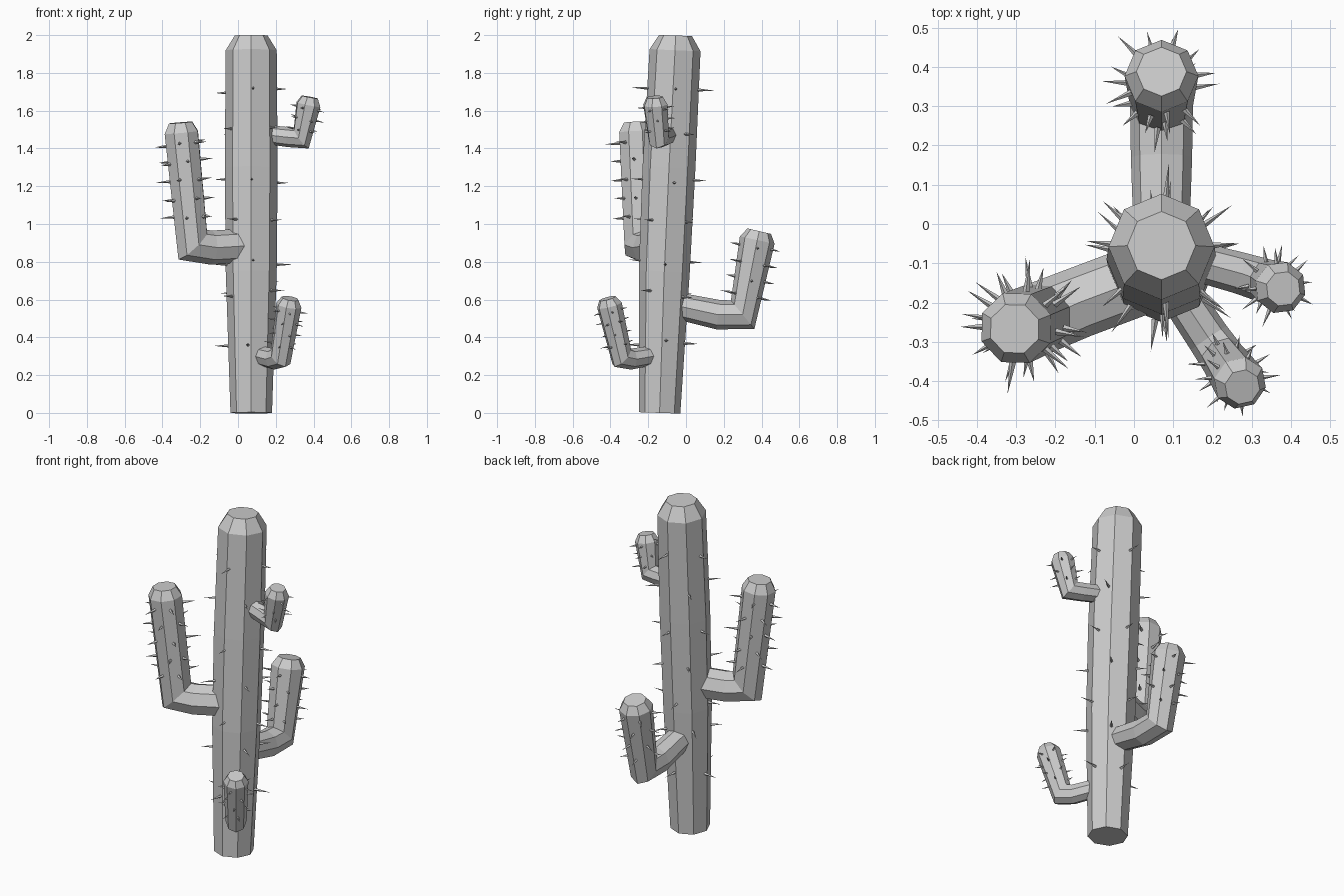
import bpy, bmesh, math, random
from mathutils import Vector

if "Cube" in bpy.data.objects:
    bpy.data.objects.remove(bpy.data.objects["Cube"])

random.seed(4)
SIDES = 8


def loft(name, path, side):
    """Octagonal tube along (x, y, z, radius) stations with mitred bends."""
    side = Vector(side).normalized()
    pts = [Vector(p[:3]) for p in path]
    bm = bmesh.new()
    rings = []
    for i, p in enumerate(pts):
        a = (p - pts[i - 1]).normalized() if i else (pts[1] - p).normalized()
        b = (pts[i + 1] - p).normalized() if i < len(pts) - 1 else a
        t = (a + b).normalized()
        up = side.cross(t).normalized()
        stretch = min(1.22, 1 / max(0.1, a.dot(t)))
        r = path[i][3]
        rings.append([bm.verts.new(p + side * r * math.cos(k * math.tau / SIDES)
                                   + up * r * stretch * math.sin(k * math.tau / SIDES))
                      for k in range(SIDES)])
    for lo, hi in zip(rings, rings[1:]):
        for k in range(SIDES):
            j = (k + 1) % SIDES
            bm.faces.new((lo[k], lo[j], hi[j], hi[k]))
    bm.faces.new(rings[0][::-1])
    bm.faces.new(rings[-1])
    bmesh.ops.recalc_face_normals(bm, faces=bm.faces)
    return finish(name, bm)


def finish(name, bm):
    me = bpy.data.meshes.new(name)
    bm.to_mesh(me)
    bm.free()
    ob = bpy.data.objects.new(name, me)
    bpy.context.collection.objects.link(ob)
    return ob


def spines(name, start, end, rows, per_row, length, width):
    """Thin four-sided thorns around a tapered segment between two stations."""
    a, b = Vector(start[:3]), Vector(end[:3])
    axis = (b - a).normalized()
    u = axis.cross(Vector((0, 1, 0))).normalized()
    v = axis.cross(u)
    bm = bmesh.new()
    for row, f in enumerate(rows):
        for k in range(per_row):
            ang = math.tau * (k + 0.5 * (row % 2)) / per_row + random.uniform(-0.2, 0.2)
            g = f + random.uniform(-0.012, 0.012)
            d = u * math.cos(ang) + v * math.sin(ang)
            base = a.lerp(b, g) + d * (start[3] + (end[3] - start[3]) * g) * 0.92
            tip = base + d * length * random.uniform(0.8, 1.25)
            s = d.cross(axis)
            ring = [bm.verts.new(base + o * width) for o in (axis, s, -axis, -s)]
            top = bm.verts.new(tip)
            for j in range(4):
                bm.faces.new((ring[j], ring[(j + 1) % 4], top))
            bm.faces.new(ring[::-1])
    bmesh.ops.recalc_face_normals(bm, faces=bm.faces)
    finish(name, bm)


# trunk, leaning gently backward
trunk = [(0.07, -0.14, 0, 0.11), (0.07, -0.115, 0.75, 0.135),
         (0.07, -0.09, 1.3, 0.14), (0.07, -0.058, 1.92, 0.135),
         (0.07, -0.055, 1.998, 0.087)]
loft("trunk", trunk, (1, 0, 0))
spines("trunk_spines", (0.07, -0.135, 0.2, 0.125), trunk[3],
       [0.10, 0.25, 0.35, 0.475, 0.60, 0.75, 0.87], 4, 0.085, 0.009)

# arms: root, elbow, shoulder of the tip, and tip cap, with spine size
arms = {
    "left_arm": ([(0.02, -0.14, 0.885, 0.09), (-0.14, -0.20, 0.875, 0.09),
                  (-0.24, -0.24, 0.89, 0.092), (-0.30, -0.265, 1.485, 0.095),
                  (-0.304, -0.267, 1.537, 0.066)], 0.07, 0.009, 5),
    "back_arm": ([(0.07, -0.06, 0.57, 0.07), (0.07, 0.17, 0.52, 0.078),
                  (0.07, 0.30, 0.52, 0.08), (0.07, 0.377, 0.915, 0.094),
                  (0.07, 0.388, 0.962, 0.064)], 0.06, 0.008, 4),
    "front_arm": ([(0.11, -0.17, 0.305, 0.052), (0.19, -0.29, 0.285, 0.055),
                   (0.225, -0.34, 0.295, 0.058), (0.27, -0.405, 0.57, 0.068),
                   (0.276, -0.415, 0.606, 0.046)], 0.04, 0.006, 4),
    "upper_right_arm": ([(0.14, -0.09, 1.475, 0.05), (0.27, -0.125, 1.46, 0.053),
                         (0.335, -0.145, 1.455, 0.056), (0.373, -0.162, 1.632, 0.067),
                         (0.38, -0.165, 1.672, 0.045)], 0.04, 0.006, 3),
}
for name, (path, length, width, count) in arms.items():
    d = Vector(path[2][:3]) - Vector(path[0][:3])
    loft(name, path, (-d.y, d.x, 0))
    rows = [0.25 + 0.65 * i / (count - 1) for i in range(count)]
    spines(name + "_spines", path[2], path[3], rows, 5, length, width)
